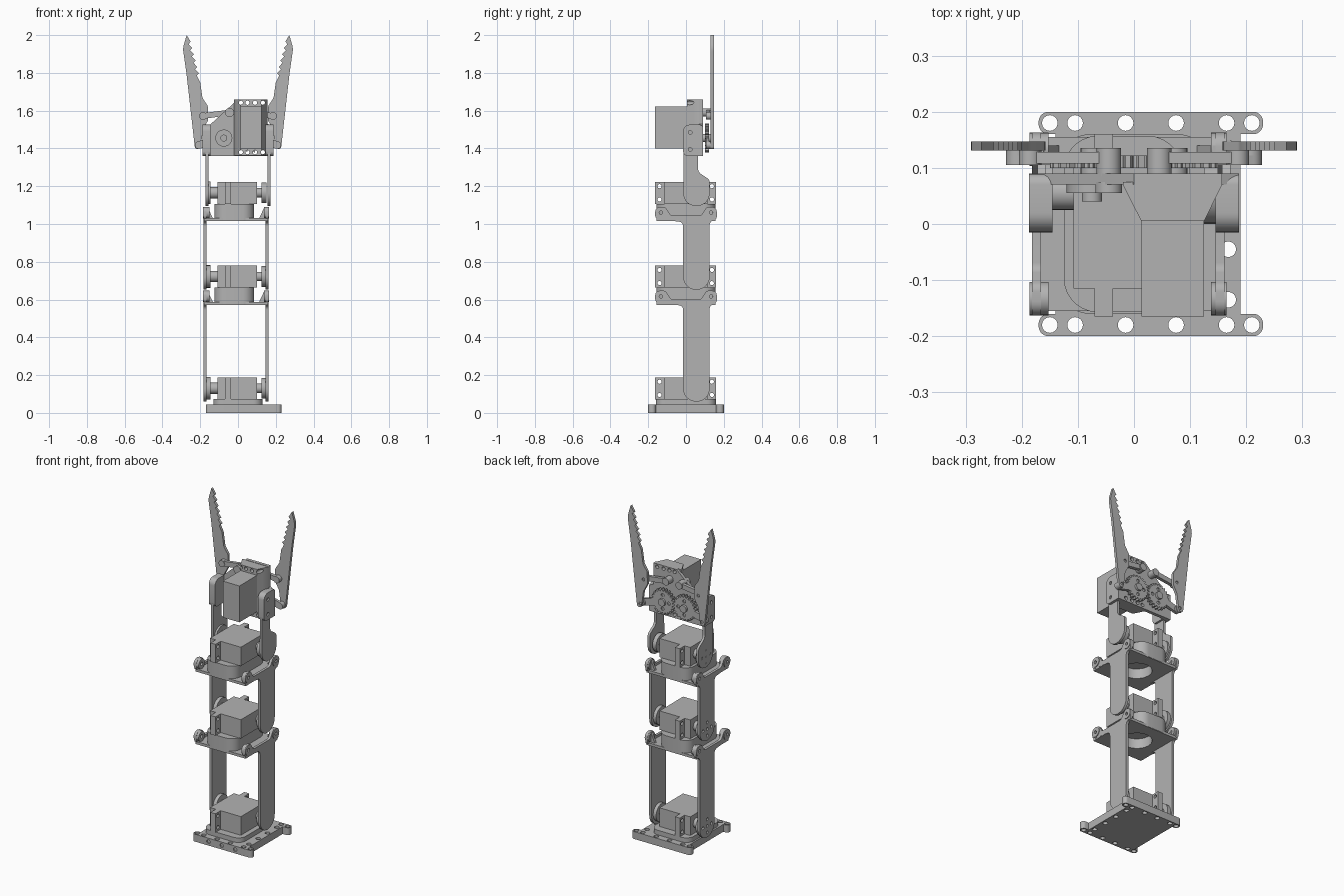
import bpy, bmesh
from math import sin, cos, tan, pi
from mathutils import Vector, Matrix

old = bpy.data.objects.get("Cube")
if old:
    bpy.data.objects.remove(old)

gray = bpy.data.materials.new("plain gray")
gray.use_nodes = True
COLOR = (0.45, 0.45, 0.45, 1)
gray.diffuse_color = COLOR
gray.node_tree.nodes["Principled BSDF"].inputs["Base Color"].default_value = COLOR


def fillet(corners, n=7):
    """Outline from corners (a, b, radius)."""
    out = []
    for i, (a, b, r) in enumerate(corners):
        p = Vector((a, b))
        if not r:
            out.append(p)
            continue
        u = (Vector(corners[i - 1][:2]) - p).normalized()
        v = (Vector(corners[(i + 1) % len(corners)][:2]) - p).normalized()
        half = u.angle(v) / 2
        c = p + (u + v).normalized() * r / sin(half)
        s, e = p + u * r / tan(half) - c, p + v * r / tan(half) - c
        turn = (pi - 2 * half) * (1 if s.x * e.y - s.y * e.x > 0 else -1)
        out += [c + Matrix.Rotation(turn * k / n, 2) @ s for k in range(n + 1)]
    return out


def place(axis, a, b, d):
    return {"x": (d, a, b), "y": (a, d, b), "z": (a, b, d)}[axis]


def add_prism(bm, pts, axis, lo, hi):
    rings = [[bm.verts.new(place(axis, a, b, d)) for a, b in pts] for d in (lo, hi)]
    for ring in rings:
        bm.faces.new(ring)
    for i in range(len(pts)):
        bm.faces.new((rings[0][i - 1], rings[0][i], rings[1][i], rings[1][i - 1]))


def finish(name, bm):
    bmesh.ops.recalc_face_normals(bm, faces=bm.faces)
    mesh = bpy.data.meshes.new(name)
    bm.to_mesh(mesh)
    bm.free()
    mesh.materials.append(gray)
    ob = bpy.data.objects.new(name, mesh)
    bpy.context.collection.objects.link(ob)
    return ob


def prism(name, pts, axis, lo, hi):
    bm = bmesh.new()
    add_prism(bm, pts, axis, lo, hi)
    return finish(name, bm)


def circle(a, b, r, n=24):
    return [(a + r * cos(2 * pi * k / n), b + r * sin(2 * pi * k / n)) for k in range(n)]


def rect(a0, a1, b0, b1, r=0):
    return fillet([(a0, b0, r), (a1, b0, r), (a1, b1, r), (a0, b1, r)])


def drill(ob, axis, holes, r, lo, hi):
    """Cut round holes through an object."""
    bm = bmesh.new()
    for a, b in holes:
        add_prism(bm, circle(a, b, r, 16), axis, lo, hi)
    cutter = finish("cutter", bm)
    cutter.hide_render = True
    mod = ob.modifiers.new("holes", "BOOLEAN")
    mod.operation, mod.solver, mod.object = "DIFFERENCE", "EXACT", cutter
    bpy.context.view_layer.objects.active = ob
    bpy.ops.object.modifier_apply(modifier=mod.name)
    bpy.data.objects.remove(cutter)


def bar(name, p, q, w, lo, hi):
    """Link with rounded ends between two points of the xz plane."""
    p, q = Vector(p), Vector(q)
    d = (q - p).normalized() * w
    n = Vector((-d.y, d.x))
    ends = [p - d - n, q + d - n, q + d + n, p - d + n]
    return prism(name, fillet([(*c, w * 0.98) for c in ends]), "y", lo, hi)


AXIS_Y = 0.055
SIDES = (("left", 1), ("right", -1))

# Base plate with lugs on the corners
half = [(0.19, 0.16, 0), (0.23, 0.16, 0.018), (0.23, 0.2, 0.018), (-0.17, 0.2, 0.018),
        (-0.17, 0.16, 0.018), (-0.14, 0.16, 0)]
base = prism("base_plate", fillet(half + [(x, -y, r) for x, y, r in reversed(half)]), "z", 0, 0.045)
row = (-0.15, -0.105, -0.015, 0.075, 0.165, 0.21)
drill(base, "z", [(x, y) for x in row for y in (-0.18, 0.18)]
      + [(0.168, y) for y in (-0.135, -0.045, 0.045, 0.135)], 0.014, -0.1, 0.1)
drill(base, "y", [(x, 0.024) for x in (-0.06, 0.03, 0.12)], 0.012, -0.21, -0.193)
prism("base_pad", rect(-0.13, 0.13, -0.16, 0.16, 0.05), "z", 0.043, 0.073)


# Servo with flange, output horn and idler
def servo(level, z):
    lo, hi = z - 0.058, z + 0.057
    prism(f"servo_body_{level}", rect(-0.108, 0.1, -0.115, 0.113), "z", lo, hi)
    flange = prism(f"servo_flange_{level}", rect(-0.165, 0.16, lo, hi), "x", -0.07, -0.037)
    drill(flange, "x", [(y, z + s) for y in (-0.14, 0.137) for s in (-0.035, 0.035)], 0.011, -0.2, 0)
    prism(f"horn_shaft_{level}", circle(AXIS_Y, z, 0.03), "x", -0.15, -0.1)
    prism(f"horn_disc_{level}", circle(AXIS_Y, z, 0.06), "x", -0.17, -0.145)
    prism(f"idler_nub_{level}", circle(AXIS_Y, z, 0.025), "x", 0.09, 0.13)
    prism(f"idler_disc_{level}", circle(AXIS_Y, z, 0.055), "x", 0.125, 0.15)


AXES = (0.13, 0.722, 1.165)
for level, z in enumerate(AXES, 1):
    servo(level, z)


def screw_holes(z):
    return [(AXIS_Y + 0.04 * cos(k * pi / 2), z + 0.04 * sin(k * pi / 2)) for k in range(4)] + [(AXIS_Y, z)]


# Two leg brackets: side legs with ears, floor and rounded servo tray
for level in (1, 2):
    z, top = AXES[level - 1], AXES[level] - 0.15
    foot = z - 0.07
    outline = [(-0.015, foot, 0.068), (0.125, foot, 0.068), (0.125, top - 0.005, 0.025),
               (0.163, top + 0.012, 0.02), (0.163, top + 0.075, 0.025), (0.11, top + 0.075, 0.02),
               (0.08, top + 0.03, 0.02), (-0.08, top + 0.03, 0.02), (-0.11, top + 0.075, 0.02),
               (-0.163, top + 0.075, 0.025), (-0.163, top + 0.012, 0.02), (-0.015, top - 0.005, 0.025)]
    for side, x0, x1, e0, e1 in (("left", 0.145, 0.161, 0.137, 0.165), ("right", -0.182, -0.166, -0.186, -0.152)):
        leg = prism(f"{side}_leg_{level}", fillet(outline), "x", x0, x1)
        ears = [(s * 0.133, top + 0.045) for s in (-1, 1)]
        drill(leg, "x", ears + (screw_holes(z) if side == "right" else []), 0.009, -0.3, 0.3)
        for end, (y, ez) in zip(("front", "back"), ears):
            boss = prism(f"{side}_{end}_ear_{level}", circle(y, ez, 0.03), "x", e0, e1)
            drill(boss, "x", [(y, ez)], 0.01, -0.3, 0.3)
        x = x0 if side == "left" else x1
        s = 1 if side == "left" else -1
        prism(f"{side}_gusset_{level}", [(x, top), (x - s * 0.04, top), (x - s * 0.005, top + 0.075), (x, top + 0.075)],
              "y", 0.125, 0.14)
    floor = prism(f"bracket_floor_{level}", rect(-0.18, 0.16, -0.155, 0.155), "z", top, top + 0.016)
    tray = prism(f"servo_tray_{level}", rect(-0.125, 0.085, -0.157, 0.157, 0.06), "z", top + 0.002, top + 0.092)
    for part in (floor, tray):
        drill(part, "z", [(-0.02, 0)], 0.085, top - 0.1, top + 0.06)

# Wrist legs, narrow above the foot
z = AXES[2]
wrist = [(-0.015, z - 0.07, 0.068), (0.125, z - 0.07, 0.068), (0.125, 1.235, 0.03), (0.063, 1.275, 0.04),
         (0.063, 1.35, 0.02), (0.075, 1.5, 0.02), (-0.013, 1.5, 0.02)]
for side, s in SIDES:
    leg = prism(f"{side}_wrist_leg", fillet(wrist), "x", s * 0.157, s * 0.172)
    if s < 0:
        drill(leg, "x", screw_holes(z), 0.009, -0.3, 0)
    # Rounded cheek that holds the gripper plate
    cheek = prism(f"{side}_gripper_cheek", fillet([(-0.015, 1.36, 0.025), (0.09, 1.36, 0), (0.09, 1.526, 0.02),
                                                  (-0.015, 1.526, 0.035)]), "x", s * 0.145, s * 0.187)
    drill(cheek, "x", [(0.022, 1.395), (0.022, 1.485)], 0.01, s * 0.178, s * 0.2)

# Gripper plate with slanted shoulder, servo and its mount
plate = prism("gripper_plate", [(-0.187, 1.36), (0.187, 1.36), (0.187, 1.515), (0.157, 1.53), (0.157, 1.66),
                                (0, 1.66), (-0.16, 1.515), (-0.187, 1.515)], "y", 0.07, 0.09)
mount = prism("gripper_mount", [(0.013, 0.005), (0.125, 0.005), (0.157, 0.07), (0.157, 0.075),
                                (-0.02, 0.075), (-0.02, 0.07)], "z", 1.362, 1.658)
for part in (plate, mount):
    drill(part, "y", [(x, h) for x in (0.015, 0.05, 0.09, 0.132) for h in (1.38, 1.642)], 0.011, -0.1, 0.2)
prism("gripper_servo", rect(0.013, 0.125, 1.4, 1.622), "y", -0.165, 0.06)
prism("drive_hub", circle(-0.075, 1.455, 0.045), "y", 0.055, 0.075)
prism("drive_hub_pin", circle(-0.075, 1.455, 0.018), "y", 0.04, 0.06)
prism("link_screw", circle(-0.045, 1.59, 0.024), "y", 0.055, 0.075)

# Gears, links and toothed claws
for side, s in SIDES:
    gx, gz = s * 0.073, 1.455
    teeth = 22
    pts = []
    for k in range(teeth):
        for f, r in ((0, 0.066), (0.3, 0.066), (0.5, 0.077), (0.8, 0.077)):
            a = 2 * pi * (k + f + (0.5 if s > 0 else 0)) / teeth
            pts.append((gx + r * cos(a), gz + r * sin(a)))
    gear = prism(f"{side}_gear", pts, "y", 0.1, 0.122)
    drill(gear, "y", [(gx + 0.042 * cos(k * pi / 2), gz + 0.042 * sin(k * pi / 2)) for k in range(4)], 0.01, 0.115, 0.14)
    prism(f"{side}_gear_axle", circle(gx, gz, 0.022), "y", 0.08, 0.135)
    crank, link, knuckle = (s * 0.208, 1.418), (s * 0.185, 1.572), (s * 0.045, 1.59)
    bar(f"{side}_crank", (gx, gz), crank, 0.02, 0.105, 0.122)
    bar(f"{side}_link", knuckle, link, 0.015, 0.108, 0.128)
    prism(f"{side}_link_post", circle(*knuckle, 0.022), "y", 0.085, 0.135)
    for pin, at in (("crank", crank), ("link", link)):
        prism(f"{side}_{pin}_pin", circle(*at, 0.02), "y", 0.105, 0.134)
    outline = [(0.2, 1.39, 0.016), (0.228, 1.4, 0.016), (0.272, 1.79, 0.2), (0.292, 1.93, 0.08), (0.272, 2, 0)]
    for k in range(6):
        t = k / 6
        x, h = 0.25 - 0.052 * t, 1.965 - 0.2 * t
        outline += [(x, h, 0), (x + 0.012, h - 0.012, 0)]
    outline += [(0.2, 1.75, 0), (0.188, 1.667, 0.03), (0.16, 1.625, 0.02), (0.158, 1.55, 0.02), (0.185, 1.5, 0.03)]
    claw = prism(f"{side}_claw", fillet([(s * x, h, r) for x, h, r in outline], 4), "y", 0.131, 0.147)
    drill(claw, "y", [crank, link], 0.009, 0.14, 0.16)

# Smooth the round surfaces and keep edges sharp
for ob in bpy.context.scene.objects:
    ob.select_set(ob.type == "MESH")
bpy.context.view_layer.objects.active = base
bpy.ops.object.shade_smooth_by_angle(angle=0.6)
